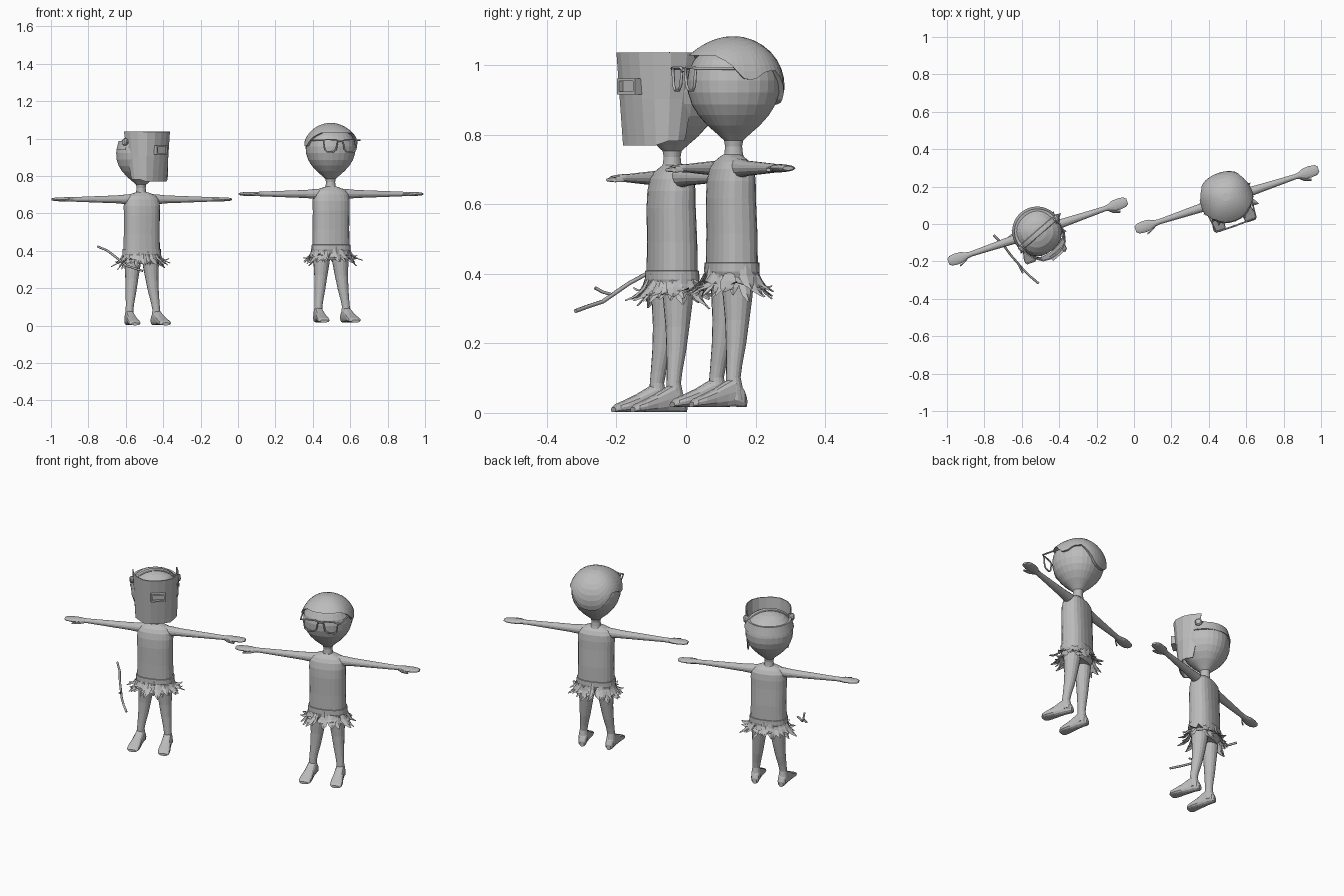
import bpy, bmesh, math, random
from mathutils import Matrix, Vector

if "Cube" in bpy.data.objects:
    bpy.data.objects.remove(bpy.data.objects["Cube"])

random.seed(4)
GREY = bpy.data.materials.new("plain grey")
GREY.diffuse_color = (0.5, 0.5, 0.5, 1)
GREY.use_nodes = True
GREY.node_tree.nodes["Principled BSDF"].inputs["Base Color"].default_value = GREY.diffuse_color


def finish(name, bm, M):
    bmesh.ops.recalc_face_normals(bm, faces=bm.faces)
    me = bpy.data.meshes.new(name)
    bm.to_mesh(me)
    bm.free()
    me.transform(M)
    me.materials.append(GREY)
    ob = bpy.data.objects.new(name, me)
    bpy.context.collection.objects.link(ob)
    return ob


def loft(name, rings, M, n=20, power=2.0):
    """Skin through rings (centre, half-axis u, half-axis v), capped."""
    bm = bmesh.new()
    loops = []
    for p, u, v in rings:
        loop = []
        for i in range(n):
            a = 2 * math.pi * i / n
            c, s = math.cos(a), math.sin(a)
            c = math.copysign(abs(c) ** (2 / power), c)
            s = math.copysign(abs(s) ** (2 / power), s)
            loop.append(bm.verts.new(Vector(p) + Vector(u) * c + Vector(v) * s))
        loops.append(loop)
    for a, b in zip(loops, loops[1:]):
        for i in range(n):
            bm.faces.new((a[i], a[(i + 1) % n], b[(i + 1) % n], b[i]))
    bm.faces.new(loops[0])
    bm.faces.new(loops[-1])
    return finish(name, bm, M)


def upright(rows):
    return [((0, y, z), (rx, 0, 0), (0, ry, 0)) for z, y, rx, ry in rows]


def tube(name, pts, r, M, closed=False):
    cu = bpy.data.curves.new(name, 'CURVE')
    cu.dimensions = '3D'
    cu.bevel_depth = r
    cu.bevel_resolution = 1
    cu.use_fill_caps = True
    sp = cu.splines.new('POLY')
    sp.points.add(len(pts) - 1)
    for q, p in zip(sp.points, pts):
        q.co = (*p, 1)
    sp.use_cyclic_u = closed
    cu.materials.append(GREY)
    ob = bpy.data.objects.new(name, cu)
    ob.matrix_world = M
    bpy.context.collection.objects.link(ob)
    bpy.ops.object.select_all(action='DESELECT')
    ob.select_set(True)
    bpy.context.view_layer.objects.active = ob
    bpy.ops.object.convert(target='MESH')


def box(name, c, size, M):
    bm = bmesh.new()
    bmesh.ops.create_cube(bm, size=1, matrix=Matrix.Translation(c) @ Matrix.Diagonal((*size, 1)))
    return finish(name, bm, M)


def interp(x, table):
    for (x0, y0), (x1, y1) in zip(table, table[1:]):
        if x <= x1:
            return y0 + (y1 - y0) * (x - x0) / (x1 - x0)
    return table[-1][1]


def leaf(bm, base, out, droop, length, width):
    """Pointed leaf, creased along the middle; droop is its angle below level."""
    side = Vector((-out.y, out.x, 0))
    d = out * math.cos(droop) - Vector((0, 0, math.sin(droop)))
    nrm = side.cross(d) * -1
    rows = []
    for t, w in ((0, .5), (.35, 1), (.7, .75), (1, .08)):
        c = base + d * length * t - nrm * .012 * math.sin(t * math.pi)
        h = side * width * w / 2
        rows.append([bm.verts.new(c - h), bm.verts.new(c + nrm * .005), bm.verts.new(c + h)])
    for a, b in zip(rows, rows[1:]):
        for i in (0, 1):
            bm.faces.new((a[i], a[i + 1], b[i + 1], b[i]))


def body(tag, M, H):
    # torso with rounded shoulders and a hem
    loft(tag + "_torso", upright([
        (.335, 0, .08, .052), (.37, 0, .1, .066), (.39, 0, .106, .072), (.415, 0, .105, .071),
        (.416, 0, .1, .067), (.5, 0, .098, .066), (.6, -.003, .099, .064), (.65, -.002, .1, .062),
        (.685, 0, .096, .056), (.705, 0, .08, .045), (.718, 0, .055, .032), (.726, 0, .03, .024)]),
        M, 24, 2.5)
    # neck and egg-shaped head
    head = [(.70, .034), (.73, .026), (.75, .024), (.767, .027), (.785, .046), (.81, .074), (.84, .1),
            (.87, .118), (.905, .129), (.94, .131), (.97, .126), (1.0, .111), (1.025, .085),
            (1.04, .053), (1.048, .02)]
    loft(tag + "_head", upright([(z, 0, r, r) for z, r in head]), H, 28, 2.25)
    for s, side in ((-1, "left"), (1, "right")):
        # arm and flat hand
        arm = [(.05, .03, .03), (.1, .027, .026), (.14, .024, .022), (.28, .018, .017), (.385, .014, .013),
               (.41, .018, .012), (.435, .029, .012), (.47, .031, .011), (.5, .027, .009), (.515, .016, .006)]
        loft(f"{tag}_{side}_arm", [((s * x, 0, .687), (0, ry, 0), (0, 0, rz)) for x, ry, rz in arm], M, 14)
        loft(f"{tag}_{side}_thumb", [
            ((s * .40, -.01, .685), (.008, 0, 0), (0, 0, .009)),
            ((s * .43, -.032, .683), (.008, .004, 0), (0, 0, .008)),
            ((s * .462, -.042, .682), (.003, .006, 0), (0, 0, .005))], M, 8)
        # leg
        leg = [(.385, .05, 0, .048), (.32, .053, 0, .043), (.25, .058, -.003, .035), (.18, .065, -.009, .029),
               (.12, .073, -.017, .023), (.085, .077, -.021, .021), (.05, .078, -.018, .025), (.02, .078, -.015, .026)]
        loft(f"{tag}_{side}_leg", [((s * x, y, z), (r, 0, 0), (0, r, 0)) for z, x, y, r in leg], M, 16)
        # foot, widening to the toes
        foot = [(.018, .012, .03), (.008, .022, .052), (-.02, .025, .088), (-.045, .026, .074),
                (-.08, .029, .053), (-.115, .034, .036), (-.14, .033, .025), (-.152, .022, .014)]
        loft(f"{tag}_{side}_foot", [
            ((s * (.078 - (y + .02) * .08), y, h / 2), (w, 0, 0), (0, 0, h / 2)) for y, w, h in foot],
            M, 14, 2.8)
    # leaf skirt in overlapping layers, plus stray leaves
    bm = bmesh.new()
    for count, z, lo, hi, size in ((16, .405, .95, 1.3, .085), (16, .39, .65, 1.25, .09), (12, .37, .1, .8, .05)):
        for i in range(count):
            a = 2 * math.pi * (i + random.uniform(-.3, .3) + z * 10) / count
            base = Vector((.102 * math.cos(a), .068 * math.sin(a), z))
            out = Vector((math.cos(a), math.sin(a), 0))
            leaf(bm, base, out, random.uniform(lo, hi), size * random.uniform(.85, 1.1), random.uniform(.035, .05))
    finish(tag + "_leaf_skirt", bm, M)


def place(x, y, z, yaw, scale):
    return (Matrix.Translation((x, y, z)) @ Matrix.Rotation(math.radians(yaw), 4, 'Z')
            @ Matrix.Scale(scale, 4))


# ---- figure with the face shield ----
M1, H1 = place(-.515, -.04, .002, 18.7, .98), place(-.518, -.04, .002, 41, .98)
body("shield_figure", M1, H1)

# faceted open-top shield
half = [(.121, 0), (.123, .05), (.11, .1), (.08, .143), (.04, .162)]
plan = [(-x, d) for x, d in half] + [(0, .166)] + [(x, d) for x, d in reversed(half)]
bm = bmesh.new()
rows = []
for t in (0, .5, .9, 1):
    z = 1.056 - .272 * t
    k = 1 - .1 * t
    rows.append([bm.verts.new((x * k, -(d * (1 - .48 * t) + .05 * t), z + (.012 if abs(x) > .1 and t == 1 else 0)))
                 for x, d in plan])
for a, b in zip(rows, rows[1:]):
    for i in range(len(plan) - 1):
        bm.faces.new((a[i], a[i + 1], b[i + 1], b[i]))
shield = finish("face_shield", bm, H1)
mod = shield.modifiers.new("thickness", 'SOLIDIFY')
mod.thickness = .006
mod.offset = 0

# viewing window frame and pane
for z in (.937, .976):
    box("window_rail", (0, -.164, z), (.08, .03, .008), H1)
for x in (-.036, .036):
    box("window_post", (x, -.164, .9565), (.008, .03, .04), H1)
box("window_pane", (0, -.158, .9565), (.07, .012, .036), H1)

# headband round the back, strap over the top, side knobs
bm = bmesh.new()
rows = []
for z, r in ((.955, .136), (1.005, .123), (1.003, .108), (.955, .122)):
    rows.append([bm.verts.new((r * math.cos(a), r * math.sin(a), z))
                 for a in [math.pi * (i - 2) / 20 for i in range(25)]])
for j in range(4):
    for i in range(24):
        a, b = rows[j], rows[(j + 1) % 4]
        bm.faces.new((a[i], a[i + 1], b[i + 1], b[i]))
finish("headband", bm, H1)
arc = [math.pi * i / 16 for i in range(1, 16)]
loft("top_strap", [((.134 * math.cos(a), -.01, .935 + .118 * math.sin(a)), (0, .016, 0),
                    (.004 * math.cos(a), 0, .004 * math.sin(a))) for a in arc], H1, 8, 3)
for s in (-1, 1):
    loft("hinge_knob", [((s * x, -.015, 1.0), (0, r, 0), (0, 0, r)) for x, r in
                        ((.11, .02), (.134, .02), (.14, .014))], H1, 10)

# forked stick
I = Matrix.Identity(4)
tube("stick", [(-.75, -.06, .423), (-.70, -.11, .402), (-.66, -.165, .372), (-.595, -.24, .32),
               (-.555, -.28, .307), (-.51, -.318, .293)], .006, I)
tube("stick_twig", [(-.62, -.212, .34), (-.605, -.24, .348), (-.595, -.262, .36)], .005, I)

# ---- figure with hair and glasses ----
M2, H2 = place(.497, .132, .017, 18.3, 1.0), place(.495, .137, .017, 20, 1.0)
body("glasses_figure", M2, H2)

# hair cap with a hairline that varies round the head
hairline = [(0, 1.012), (45, 1.012), (65, .99), (82, .945), (95, .94), (110, .965), (128, .968),
            (145, .92), (160, .878), (180, .87)]
bm = bmesh.new()
N, K = 48, 9
cols = []
for i in range(N):
    phi = 360 * i / N
    f = min(phi, 360 - phi)
    zend = interp(f, hairline)
    tend = math.acos((zend - .925) / .142)
    a = math.radians(phi - 90)
    col = []
    for j in range(1, K + 2):
        t = tend * min(j, K) / K
        r = .143 * math.sin(t) + (.014 * (t / tend) ** 2 * max(0, math.cos(a + math.pi / 2)) if f < 90 else 0)
        r *= 1 + .05 * math.sin(2 * a) ** 2 * math.sin(t)
        if j > K:
            r -= .026
        col.append(bm.verts.new((r * math.cos(a), r * math.sin(a), .925 + .142 * math.cos(t))))
    cols.append(col)
for i in range(N):
    a, b = cols[i], cols[(i + 1) % N]
    for j in range(K):
        bm.faces.new((a[j], b[j], b[j + 1], a[j + 1]))
bm.faces.new([c[0] for c in cols])
finish("hair", bm, H2)

# glasses: two rounded rims, bridge and temples
for s in (-1, 1):
    rim = [(.014, .972), (.03, .978), (.085, .978), (.095, .968), (.088, .925), (.075, .912), (.04, .912), (.024, .925)]
    tube("glasses_rim", [(s * x, -.152 + .12 * (.06 - x) * -1 * 0.2, z) for x, z in rim], .0045, H2, True)
    tube("glasses_temple", [(s * .092, -.152, .974), (s * .113, -.148, .974), (s * .127, -.01, .974)], .0045, H2)
tube("glasses_bridge", [(-.016, -.152, .966), (0, -.154, .97), (.016, -.152, .966)], .0045, H2)
